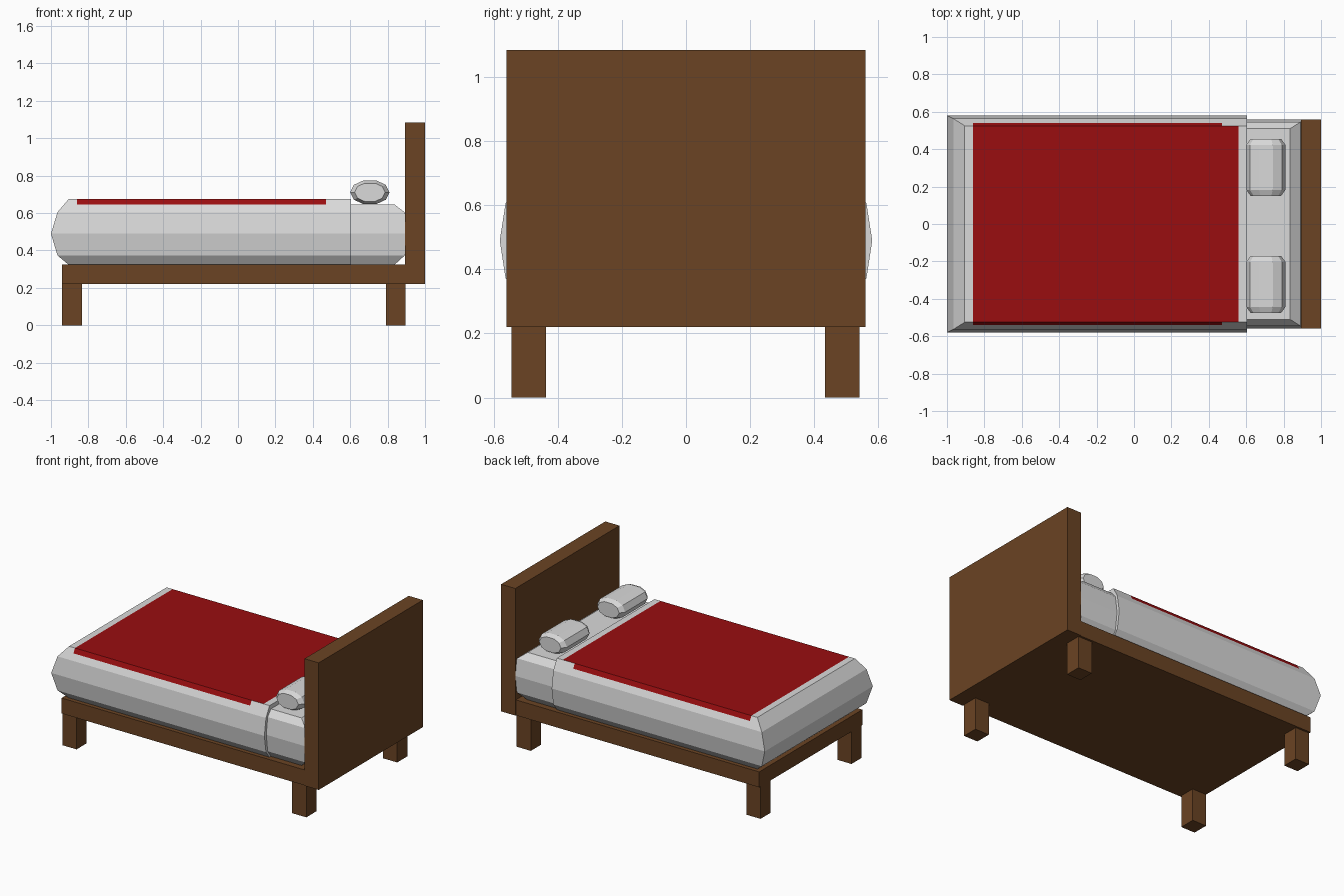
import bpy, bmesh

if "Cube" in bpy.data.objects:
    bpy.data.objects.remove(bpy.data.objects["Cube"])


def material(name, rgb):
    m = bpy.data.materials.new(name)
    m.diffuse_color = (*rgb, 1)
    m.use_nodes = True
    m.node_tree.nodes["Principled BSDF"].inputs["Base Color"].default_value = m.diffuse_color
    return m


WOOD = material("brown wood", (0.145, 0.057, 0.017))
LINEN = material("pale linen", (0.70, 0.70, 0.70))
RED = material("red blanket", (0.32, 0.004, 0.005))


def finish(name, bm, *mats):
    bmesh.ops.recalc_face_normals(bm, faces=bm.faces)
    me = bpy.data.meshes.new(name)
    bm.to_mesh(me)
    bm.free()
    for m in mats:
        me.materials.append(m)
    ob = bpy.data.objects.new(name, me)
    bpy.context.collection.objects.link(ob)
    return ob


def loft(rings):
    """Skin a stack of equal-length point rings and cap both ends."""
    bm = bmesh.new()
    vs = [[bm.verts.new(p) for p in r] for r in rings]
    n = len(vs[0])
    for a, b in zip(vs, vs[1:]):
        for i in range(n):
            j = (i + 1) % n
            bm.faces.new((a[i], a[j], b[j], b[i]))
    bm.faces.new(vs[0])
    bm.faces.new(vs[-1])
    return bm


def rect(x0, x1, y, z):
    return [(x0, -y, z), (x1, -y, z), (x1, y, z), (x0, y, z)]


def box(name, x0, x1, y0, y1, z0, z1):
    bm = loft([[(x0, y0, z), (x1, y0, z), (x1, y1, z), (x0, y1, z)]
               for z in (z0, z1)])
    return finish(name, bm, WOOD)


# Wooden frame
box("bed_base", -0.94, 0.895, -0.555, 0.555, 0.22, 0.325)
box("headboard", 0.893, 1.0, -0.56, 0.56, 0.22, 1.085)
for xn, x in (("foot", -0.94), ("head", 0.79)):
    for yn, y in (("front", -0.545), ("back", 0.433)):
        box(f"{xn}_{yn}_leg", x, x + 0.106, y, y + 0.108, 0, 0.221)

# Mattress: bulging stack of rectangles
finish("mattress", loft([
    rect(-0.85, 0.835, 0.51, 0.322),
    rect(-0.90, 0.89, 0.545, 0.372),
    rect(-0.93, 0.915, 0.56, 0.49),
    rect(-0.90, 0.89, 0.545, 0.605),
    rect(-0.85, 0.835, 0.51, 0.647)]), LINEN)

# Duvet wrapped over the mattress, with the red blanket cut into its faces
bm = loft([
    rect(-0.905, 0.605, 0.525, 0.323),
    rect(-0.965, 0.605, 0.563, 0.373),
    rect(-1.0, 0.605, 0.581, 0.49),
    rect(-0.965, 0.605, 0.563, 0.605),
    rect(-0.905, 0.605, 0.525, 0.675)])
for co, no in (((-0.86, 0, 0), (1, 0, 0)), ((0.47, 0, 0), (1, 0, 0)),
               ((0.56, 0, 0), (1, 0, 0)), ((0, 0, 0.645), (0, 0, 1))):
    bmesh.ops.bisect_plane(bm, geom=bm.verts[:] + bm.edges[:] + bm.faces[:],
                           plane_co=co, plane_no=no)
for f in bm.faces:
    c = f.calc_center_median()
    limit = 0.56 if c.z > 0.674 else 0.47
    if c.z > 0.646 and -0.86 < c.x < limit:
        f.material_index = 1
finish("duvet", bm, LINEN, RED)

# Pillows: ten-sided bolsters with chamfered ends
HALF = [(0.105, 0), (0.085, 0.04), (0.037, 0.062),
        (-0.037, 0.062), (-0.085, 0.04)]
PROFILE = HALF + [(-x, -z) for x, z in HALF]
for name, yc in (("front_pillow", -0.323), ("back_pillow", 0.303)):
    rings = [[(0.705 + x * s, yc + dy, 0.711 + z * s) for x, z in PROFILE]
             for dy, s in ((-0.152, 0.78), (-0.12, 1), (0.12, 1), (0.152, 0.78))]
    finish(name, loft(rings), LINEN)
